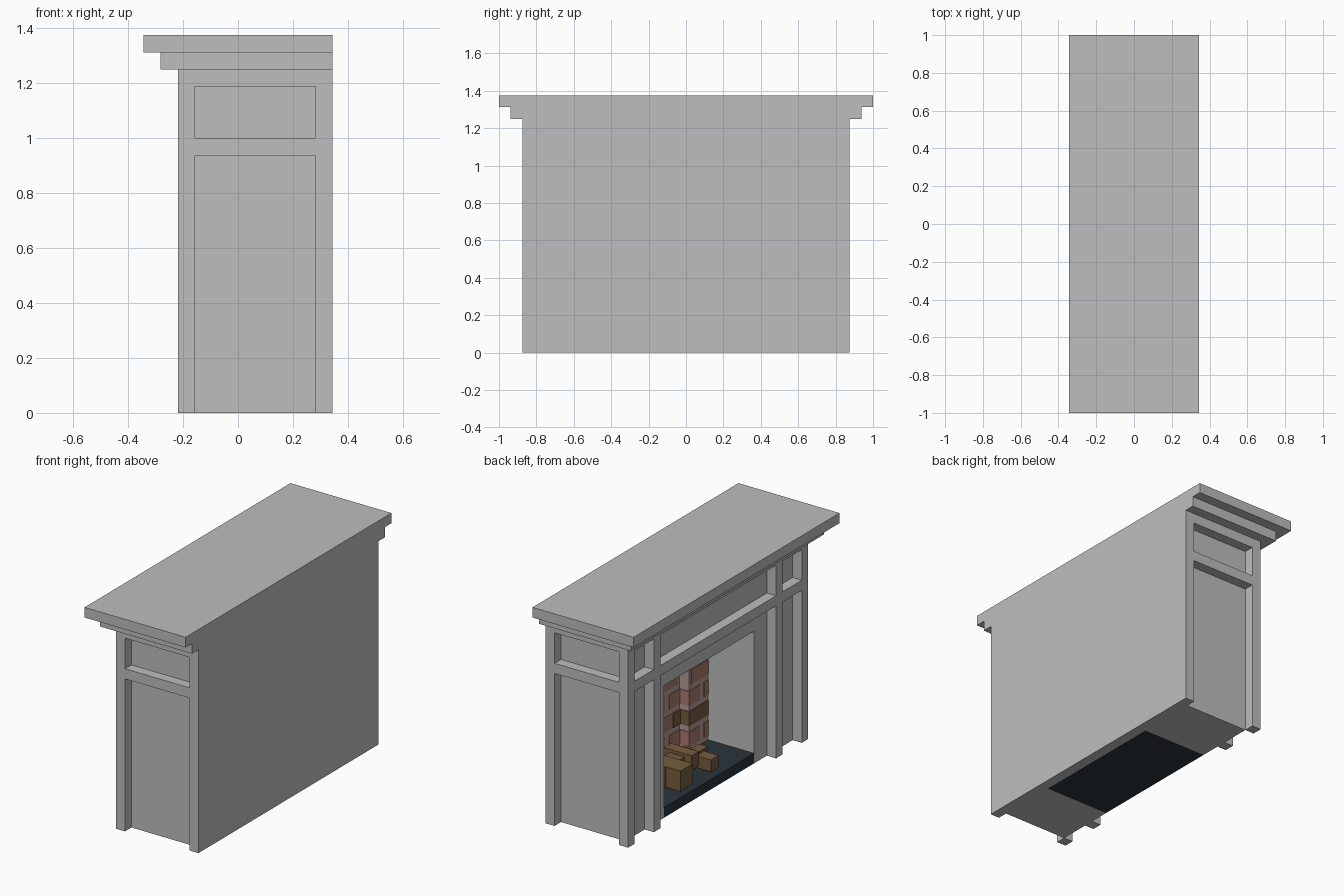
import bpy, bmesh

cube = bpy.data.objects.get("Cube")
if cube:
    bpy.data.objects.remove(cube, do_unlink=True)

U = 0.0625                      # module: every part sits on this step
FRONT, BACK = -0.21875, 0.34375  # body depth
PANEL = FRONT + U               # recessed panel plane
INNER = BACK - U                # inside of the back wall


def material(name, rgb):
    lin = [((c / 255 + 0.055) / 1.055) ** 2.4 for c in rgb] + [1.0]
    m = bpy.data.materials.new(name)
    m.use_nodes = True
    m.diffuse_color = lin
    bsdf = next(n for n in m.node_tree.nodes if n.type == 'BSDF_PRINCIPLED')
    bsdf.inputs["Base Color"].default_value = lin
    bsdf.inputs["Roughness"].default_value = 0.8
    return m


STONE = material("pale grey stone", (190, 190, 190))
SLATE = material("dark slate", (42, 52, 60))
MORTAR = material("mauve mortar", (182, 156, 151))
BRICK = material("red brick", (172, 122, 110))
WOOD = material("brown wood", (118, 92, 62))


def boxes(name, mat, spans):
    """One object made of boxes given as (x0, x1, y0, y1, z0, z1)."""
    bm = bmesh.new()
    for x0, x1, y0, y1, z0, z1 in spans:
        verts = bmesh.ops.create_cube(bm, size=1)["verts"]
        for v in verts:
            v.co.x = x0 if v.co.x < 0 else x1
            v.co.y = y0 if v.co.y < 0 else y1
            v.co.z = z0 if v.co.z < 0 else z1
    me = bpy.data.meshes.new(name)
    bm.to_mesh(me)
    bm.free()
    me.materials.append(mat)
    ob = bpy.data.objects.new(name, me)
    bpy.context.collection.objects.link(ob)
    return ob


def both_sides(span):
    """The span and its mirror image across y = 0."""
    x0, x1, y0, y1, z0, z1 = span
    return [span, (x0, x1, -y1, -y0, z0, z1)]


# Stepped mantel shelf
boxes("mantel_shelf", STONE, [(-0.34375, BACK, -1, 1, 1.3125, 1.375)])
boxes("shelf_moulding", STONE, [(-0.28125, BACK, -0.9375, 0.9375, 1.25, 1.3125)])

# Back wall and recessed panel core around the firebox
boxes("back_wall", STONE, [(INNER, BACK, -0.875, 0.875, 0, 1.25)])
boxes("side_cores", STONE, both_sides((PANEL, INNER, 0.4375, 0.8125, 0, 1.25)))
boxes("lintel_core", STONE, [(PANEL, INNER, -0.4375, 0.4375, 0.8125, 1.25)])

# Raised framing: corner posts, inner posts, front and side rails
boxes("corner_posts", STONE, both_sides((FRONT, PANEL, 0.8125, 0.875, 0, 1.25)))
boxes("inner_posts", STONE, both_sides((FRONT, PANEL, 0.5625, 0.625, 0, 1.25)))
RAILS = [(0.9375, 1.0), (1.1875, 1.25)]
front_rails, side_rails = [], []
for z0, z1 in RAILS:
    front_rails.append((FRONT, PANEL, -0.5625, 0.5625, z0, z1))
    front_rails += both_sides((FRONT, PANEL, 0.625, 0.8125, z0, z1))
    side_rails += both_sides((PANEL, INNER, 0.8125, 0.875, z0, z1))
boxes("front_rails", STONE, front_rails)
boxes("side_rails", STONE, side_rails)

# Hearth slab
boxes("hearth", SLATE, [(PANEL, INNER, -0.4375, 0.4375, 0, U)])

# Firebox back with a shallow central recess
COL_X, MID_X, COL_Y = 0.15625, 0.21875, 0.25
boxes("firebox_back", MORTAR, [(MID_X, INNER, -COL_Y, COL_Y, U, 0.8125)]
      + both_sides((COL_X, INNER, COL_Y, 0.4375, U, 0.8125)))

# Thin brick facing in running bond; one outer course is scorched brown
SKIN = 0.004
red, brown = [], []
for row in range(6):
    z0 = 0.0925 + 0.125 * row
    z1 = z0 + 0.09
    for i in range(-3, 4):
        c = 0.25 * i + (0.125 if row % 2 else 0)
        y0, y1 = c - 0.105, c + 0.105
        a, b = max(y0, -COL_Y), min(y1, COL_Y)
        if a < b:
            red.append((MID_X - SKIN, MID_X, a, b, z0, z1))
        if row == 1:
            continue
        for lo, hi in ((-0.4375, -COL_Y), (COL_Y, 0.4375)):
            a, b = max(y0, lo), min(y1, hi)
            if a < b:
                # bricks that reach the recess wrap round its corner
                if a == COL_Y:
                    a -= SKIN
                if b == -COL_Y:
                    b += SKIN
                red.append((COL_X - SKIN, MID_X, a, b, z0, z1))
    if row == 1:
        brown += both_sides((COL_X - SKIN, MID_X, COL_Y - SKIN, 0.4375, z0, z1))
        brown += both_sides((MID_X - 2 * SKIN, MID_X, 0.18, COL_Y, z0, z1))
boxes("brick_facing", BRICK, red)
boxes("scorched_bricks", WOOD, brown)

# Stacked firewood
boxes("thick_log", WOOD, [(-0.11, 0.13, 0.09, 0.21, U, 0.1875)])
boxes("thin_log", WOOD, [(-0.10, 0.13, -0.175, -0.10, U, 0.135)])
boxes("cross_log", WOOD, [(-0.01, 0.09, -0.08, 0.30, U, 0.18)])
boxes("short_log", WOOD, [(-0.06, 0.13, -0.04, 0.03, 0.11, 0.2)])
boxes("log_stub", WOOD, [(0.0, 0.06, -0.21, -0.08, U, 0.15)])
